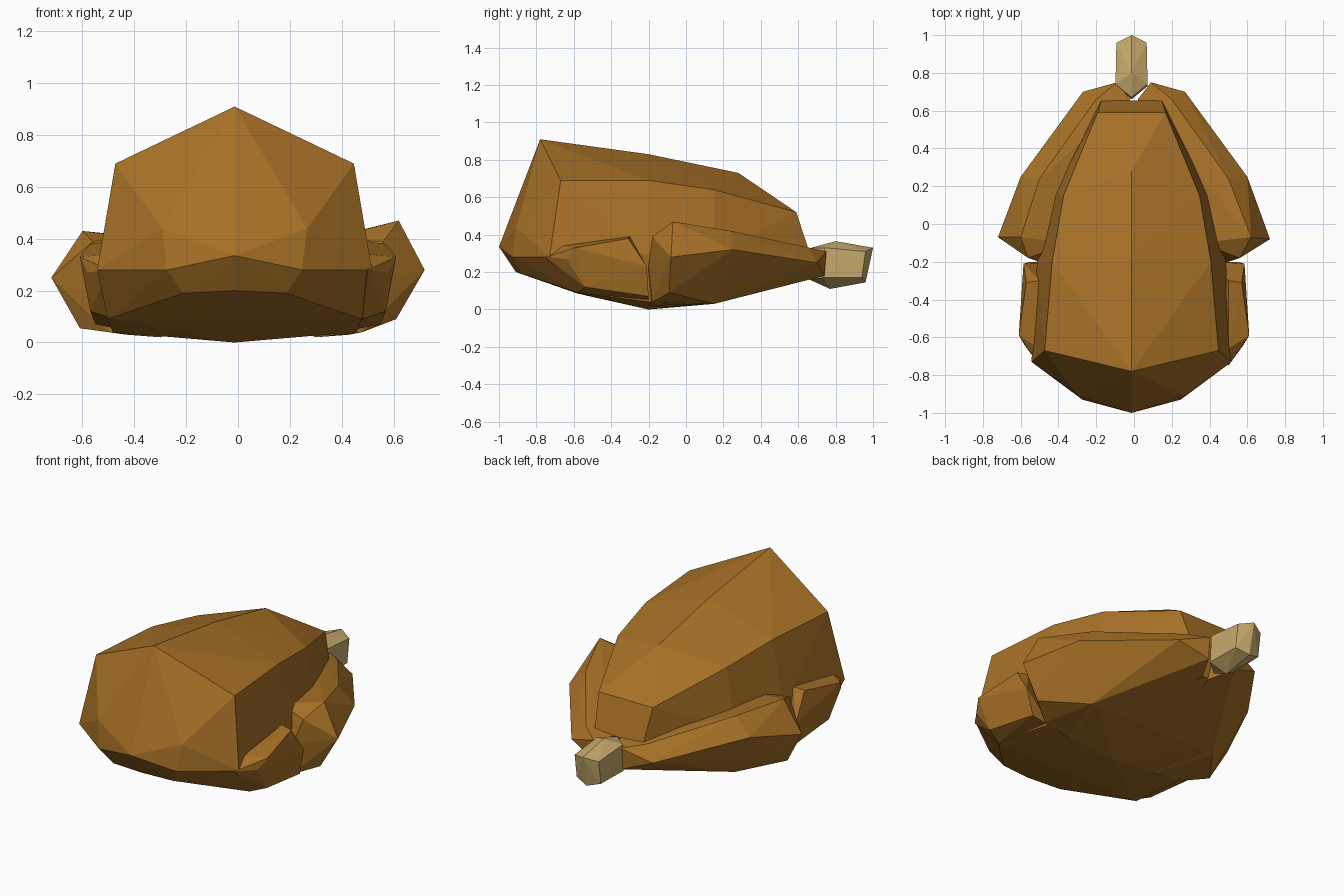
import bpy, bmesh


def material(name, rgb):
    mat = bpy.data.materials.new(name)
    mat.diffuse_color = (*rgb, 1)
    return mat


skin = material("roasted_skin", (0.39, 0.165, 0.02))
bone_mat = material("bone", (0.57, 0.40, 0.15))


def hull(name, points, mat, both_sides=False, flip=1, shift=0):
    """Faceted solid spanning the points; both_sides adds their mirror image."""
    pts = {(flip * x, y, z) for x, y, z in points}
    if both_sides:
        pts |= {(-x, y, z) for x, y, z in pts if x}
    bm = bmesh.new()
    for x, y, z in sorted(pts):
        bm.verts.new((x + shift, y, z))
    result = bmesh.ops.convex_hull(bm, input=bm.verts)
    loose = {v for v in result["geom_interior"] if isinstance(v, bmesh.types.BMVert)}
    bmesh.ops.delete(bm, geom=list(loose), context='VERTS')
    bmesh.ops.recalc_face_normals(bm, faces=bm.faces)
    mesh = bpy.data.meshes.new(name)
    bm.to_mesh(mesh)
    bm.free()
    mesh.materials.append(mat)
    obj = bpy.data.objects.new(name, mesh)
    bpy.context.collection.objects.link(obj)
    return obj


def fuse(target, part):
    """Weld a part into the target so that no skin is left inside."""
    mod = target.modifiers.new(part.name, 'BOOLEAN')
    mod.operation, mod.solver, mod.object = 'UNION', 'EXACT', part
    bpy.context.view_layer.objects.active = target
    bpy.ops.object.modifier_apply(modifier=mod.name)
    bpy.data.objects.remove(part)


# Carcass: breast ridge, shoulders, flanks, front and belly
body = hull("body", [
    (0, -0.78, 0.91), (0, -0.2, 0.83), (0, 0.28, 0.73),
    (0.18, 0.59, 0.52), (0.16, 0.655, 0.32),
    (0.46, -0.67, 0.69), (0.42, -0.2, 0.69), (0.36, 0.15, 0.64),
    (0.53, -0.73, 0.28), (0.5, -0.2, 0.3), (0.42, 0.15, 0.3),
    (0, -1, 0.335), (0.28, -0.91, 0.44), (0.26, -0.93, 0.28),
    (0, -0.91, 0.2), (0.2, -0.88, 0.19), (0.49, -0.58, 0.09),
    (0, -0.58, 0.085), (0, -0.2, 0), (0.47, -0.2, 0.04),
    (0.4, 0.15, 0.037), (0, 0.15, 0.03), (0.15, 0.6, 0.16),
], skin, both_sides=True, shift=-0.013)

# Thighs taper back to the tied ends; wings tuck against the flanks
thigh = [
    (0.5, -0.2, 0.23), (0.56, -0.18, 0.39),
    (0.3, -0.2, 0.02), (0.43, 0.15, 0.03), (0.6, 0.25, 0.32),
    (0.5, 0.24, 0.42), (0.27, 0.7, 0.25), (0.2, 0.66, 0.33),
    (0.18, 0.6, 0.16), (0.09, 0.75, 0.31), (0.09, 0.74, 0.18),
    (0.35, -0.1, 0.4), (0.02, 0.6, 0.15), (0.02, 0.66, 0.32),
]
knee = {
    "right": [(0.62, -0.07, 0.47), (0.72, -0.08, 0.28), (0.61, -0.09, 0.09),
              (0.48, -0.18, 0.04)],
    "left": [(0.6, -0.07, 0.43), (0.72, -0.07, 0.25), (0.61, -0.09, 0.055),
             (0.5, -0.18, 0.04)],
}
wing = [
    (0.57, -0.31, 0.38), (0.5, -0.3, 0.39),
    (0.5, -0.66, 0.34), (0.61, -0.59, 0.33), (0.58, -0.64, 0.27),
    (0.5, -0.75, 0.28), (0.585, -0.21, 0.23), (0.57, -0.54, 0.12),
    (0.48, -0.58, 0.09), (0.55, -0.2, 0.07), (0.42, -0.2, 0.045),
    (0.42, -0.6, 0.2),
]
for side, flip in (("right", 1), ("left", -1)):
    fuse(body, hull(side + "_thigh", thigh + knee[side], skin, flip=flip))
    fuse(body, hull(side + "_wing", wing, skin, flip=flip))

# Leg bone end sticking out of the back
hull("leg_bone", [
    (0, 0.67, 0.33), (0, 0.8, 0.365), (0, 1, 0.33),
    (0.085, 0.74, 0.33), (0.08, 0.96, 0.31),
    (0.085, 0.73, 0.17), (0.08, 0.94, 0.17),
    (0, 0.66, 0.16), (0, 0.77, 0.11), (0, 0.96, 0.145),
], bone_mat, both_sides=True, shift=-0.013)
